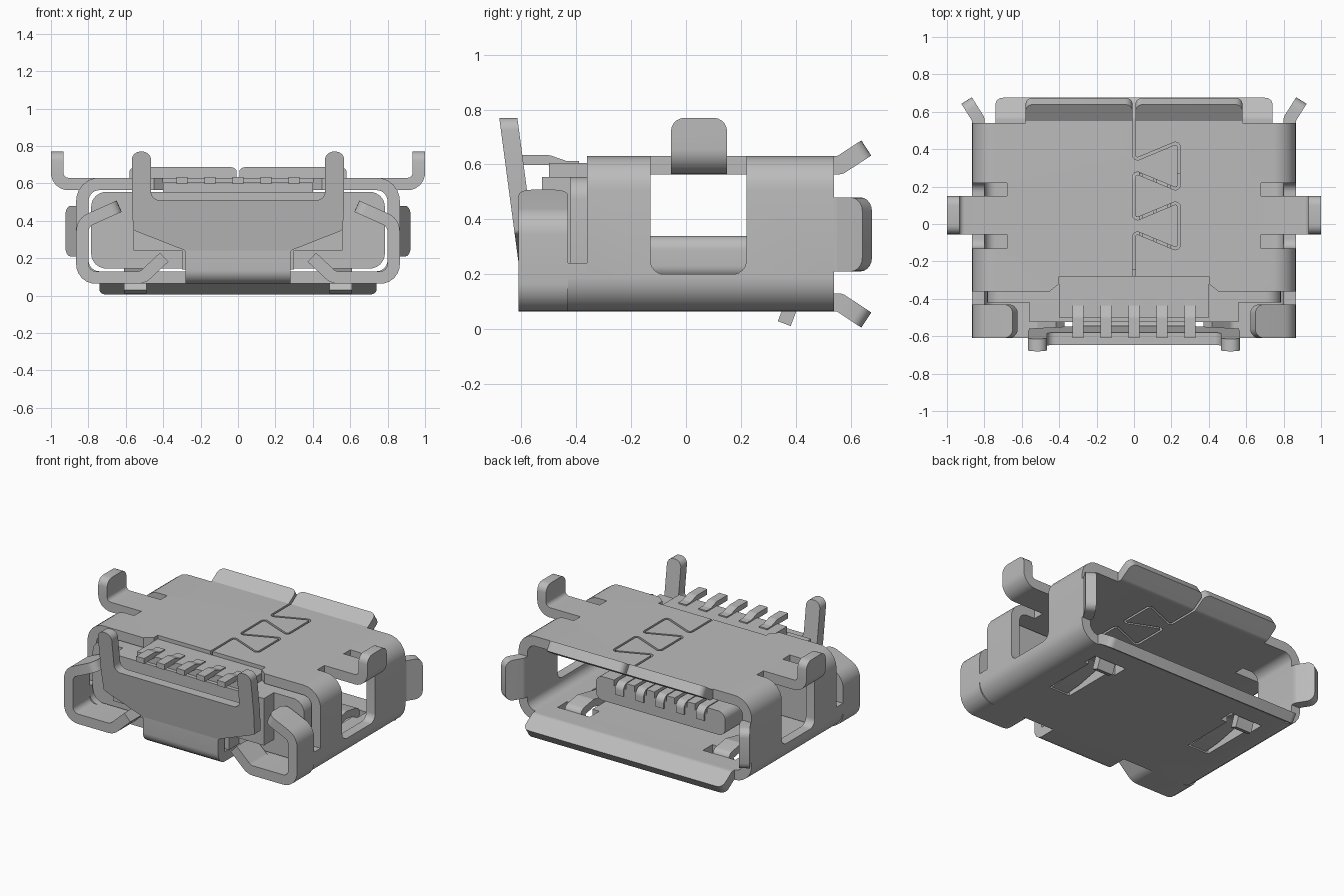
import bpy, bmesh, math
from mathutils import Vector

if "Cube" in bpy.data.objects:
    bpy.data.objects.remove(bpy.data.objects["Cube"], do_unlink=True)

metal = bpy.data.materials.new("plain_grey")
metal.use_nodes = True
GREY = (0.5, 0.5, 0.5, 1.0)
metal.diffuse_color = GREY
metal.node_tree.nodes["Principled BSDF"].inputs["Base Color"].default_value = GREY

T = 0.066  # sheet thickness
PLANES = {"xz": lambda u, v, w: (u, w, v),
          "yz": lambda u, v, w: (w, u, v),
          "xy": lambda u, v, w: (u, v, w)}


def fillet(points, r, closed=False, steps=6):
    """Round the corners of a 2D path."""
    pts = [Vector(p) for p in points]
    n, out = len(pts), []
    for i, p in enumerate(pts):
        if not closed and i in (0, n - 1):
            out.append(p)
            continue
        a = (pts[i - 1] - p).normalized()
        b = (pts[(i + 1) % n] - p).normalized()
        half = a.angle(b) / 2
        if half > 1.5:
            out.append(p)
            continue
        reach = r / math.tan(half)
        centre = p + (a + b).normalized() * (r / math.sin(half))
        va, vb = p + a * reach - centre, p + b * reach - centre
        out += [centre + va.lerp(vb, k / steps).normalized() * r for k in range(steps + 1)]
    return out


def finish(name, bm):
    bmesh.ops.recalc_face_normals(bm, faces=bm.faces[:])
    mesh = bpy.data.meshes.new(name)
    bm.to_mesh(mesh)
    bm.free()
    mesh.materials.append(metal)
    obj = bpy.data.objects.new(name, mesh)
    bpy.context.collection.objects.link(obj)
    return obj


def smooth(obj):
    bpy.ops.object.select_all(action="DESELECT")
    obj.select_set(True)
    bpy.context.view_layer.objects.active = obj
    bpy.ops.object.shade_smooth_by_angle(angle=math.radians(35))


def prism(name, outline, plane, w0, w1):
    """Extrude a closed 2D outline."""
    bm = bmesh.new()
    low, high = [[bm.verts.new(PLANES[plane](p[0], p[1], w)) for p in outline] for w in (w0, w1)]
    n = len(outline)
    bm.faces.new(low)
    bm.faces.new(high)
    for i in range(n):
        j = (i + 1) % n
        bm.faces.new((low[i], low[j], high[j], high[i]))
    return finish(name, bm)


def ribbon(name, path, plane, w0, w1, thick=T, closed=False, tip=0.0):
    """Bent sheet strip following a 2D path; tip rounds its far corners."""
    bm = bmesh.new()
    n, rings = len(path), []
    for i, p in enumerate(path):
        before = path[i - 1] if closed or i > 0 else None
        after = path[(i + 1) % n] if closed or i < n - 1 else None
        d1 = (p - before).normalized() if before is not None else (after - p).normalized()
        d2 = (after - p).normalized() if after is not None else d1
        d = (d1 + d2).normalized()
        off = Vector((-d.y, d.x)) * (thick / 2 / max(d.dot(d1), 0.3))
        rings.append([bm.verts.new(PLANES[plane](q.x, q.y, w))
                      for q, w in ((p + off, w0), (p - off, w0), (p - off, w1), (p + off, w1))])
    for i in range(n if closed else n - 1):
        a, b = rings[i], rings[(i + 1) % n]
        for k in range(4):
            m = (k + 1) % 4
            bm.faces.new((a[k], a[m], b[m], b[k]))
    if not closed:
        bm.faces.new(rings[0])
        bm.faces.new(rings[-1])
    if tip:
        e = rings[-1]
        edges = [bm.edges.get((e[0], e[1])), bm.edges.get((e[2], e[3]))]
        bmesh.ops.bevel(bm, geom=edges, offset=tip, segments=5, profile=0.5, affect="EDGES")
    return finish(name, bm)


def rect(x0, x1, y0, y1):
    return [Vector(p) for p in ((x0, y0), (x1, y0), (x1, y1), (x0, y1))]


def cut(obj, cutter):
    mod = obj.modifiers.new("cut", "BOOLEAN")
    mod.operation, mod.solver, mod.object = "DIFFERENCE", "EXACT", cutter
    bpy.context.view_layer.objects.active = obj
    bpy.ops.object.modifier_apply(modifier=mod.name)
    bpy.data.objects.remove(cutter, do_unlink=True)


def flip(path, s):
    return [Vector((p[0] * s, p[1])) for p in path]


def span(a, b, s):
    return min(a * s, b * s), max(a * s, b * s)


LOW, TOP, SIDE = 0.097, 0.597, 0.832  # sheet centre lines

# Main shell with windows, notch, spring slots and interlocking seam
shell = ribbon("shell", fillet(rect(-SIDE, SIDE, LOW, TOP), 0.09, True), "xz", -0.36, 0.54, closed=True)
window = fillet(rect(-0.13, 0.22, 0.2, 0.9), 0.05, True)
for s in (1, -1):
    cut(shell, prism("window_cutter", window, "yz", *span(0.68, 1.2, s)))
    cut(shell, prism("slot_cutter", rect(*span(0.47, 0.63, s), -0.05, 0.36), "xy", 0.0, 0.2))
    cut(shell, prism("slot_cutter", rect(*span(0.42, 0.66, s), 0.32, 0.42), "xy", 0.0, 0.2))
notch = [(-0.45, -0.4), (0.45, -0.4), (0.45, -0.36), (0.4, -0.32), (0.4, -0.28),
         (-0.4, -0.28), (-0.4, -0.32), (-0.45, -0.36)]
cut(shell, prism("notch_cutter", notch, "xy", 0.5, 0.8))
seam = [(0, 0.6)]
for y in (0.34, 0.02):
    seam += [(0, y), (0.24, y + 0.1), (0.24, y - 0.16), (0, y - 0.06)]
seam.append((0, -0.32))
cut(shell, ribbon("seam_cutter", fillet(seam, 0.018, steps=4), "xy", 0.5, 0.8, thick=0.014))

# Flared lips around the opening
ribbon("bottom_lip", fillet([(0.54, LOW), (0.56, LOW), (0.657, 0.033)], 0.01), "yz", -0.74, 0.74, tip=0.04)

# Front flap: bent root and tilted plate with two arms
ribbon("flap_root", fillet([(-0.36, LOW), (-0.577, LOW), (-0.577, 0.25)], 0.04), "yz", -0.28, 0.28)
half = fillet([(0.28, 0.22), (0.28, 0.24), (0.56, 0.35), (0.568, 0.5)], 0.02)
half += fillet([(0.568, 0.6), (0.568, 0.77), (0.465, 0.77), (0.465, 0.51), (0.3, 0.51)], 0.045)
plate = prism("flap_plate", half + flip(reversed(half), -1), "xz", -T / 2, T / 2)
for v in plate.data.vertices:
    v.co.y -= 0.577 + 0.133 * (v.co.z - 0.24)

# Paired sheet parts
for s, side in ((1, "left"), (-1, "right")):
    ribbon("top_lip_" + side, fillet([(0.54, TOP), (0.56, TOP), (0.657, 0.66)], 0.01), "yz",
           *span(0.008, 0.58, s), tip=0.04)
    ribbon("side_lip_" + side, flip(fillet([(SIDE, 0.54), (SIDE, 0.56), (0.895, 0.66)], 0.02), s),
           "xy", 0.21, 0.48, tip=0.05)
    ribbon("solder_tab_" + side, flip(fillet([(0.68, TOP), (0.967, TOP), (0.967, 0.77)], 0.06), s),
           "xz", -0.055, 0.15, tip=0.05)
    ribbon("wing_" + side, flip(fillet([(0.395, 0.205), (0.51, LOW), (SIDE, LOW), (SIDE, 0.39),
                                        (0.635, 0.478)], 0.07), s), "xz", -0.61, -0.43, tip=0.05)
    ribbon("wing_bridge_" + side, flip(fillet([(0.28, LOW), (SIDE, LOW), (SIDE, 0.24)], 0.09), s),
           "xz", -0.43, -0.36)
    ribbon("latch_spring_" + side, fillet([(-0.05, LOW), (0.06, 0.105), (0.28, 0.15), (0.4, 0.13),
                                           (0.358, 0.02)], 0.02), "yz", *span(0.49, 0.61, s), thick=0.05)

# Moulded insert
prism("insert_body", fillet(rect(-0.785, 0.785, 0.145, 0.555), 0.08, True), "xz", -0.42, -0.24)
half = [Vector(p) for p in ((0.3, 0.14), (0.3, 0.24), (0.56, 0.24), (0.56, 0.555))]
prism("insert_front", half + flip(reversed(half), -1), "xz", -0.525, -0.42)
prism("insert_ledge", rect(-0.4, 0.4, 0.5, 0.605), "xz", -0.5, -0.28)

# Tongue with contact grooves
tongue = prism("tongue", fillet(rect(-0.48, 0.48, 0.18, 0.34), 0.05, True), "xz", -0.25, 0.27)
for i in range(-2, 3):
    x = i * 0.15
    cut(tongue, prism("groove_cutter", rect(x - 0.045, x + 0.045, 0.3, 0.5), "xz", -0.2, 0.4))
    ribbon("contact_%d" % (i + 3), fillet([(-0.22, 0.315), (0.262, 0.315), (0.262, 0.25)], 0.03),
           "yz", x - 0.03, x + 0.03, thick=0.035)
    ribbon("pin_%d" % (i + 3), fillet([(-0.61, 0.616), (-0.5, 0.616), (-0.44, 0.595), (-0.39, 0.595)], 0.03),
           "yz", x - 0.03, x + 0.03, thick=0.036)

for obj in list(bpy.context.scene.objects):
    if obj.type == "MESH" and metal.name in obj.data.materials:
        smooth(obj)
